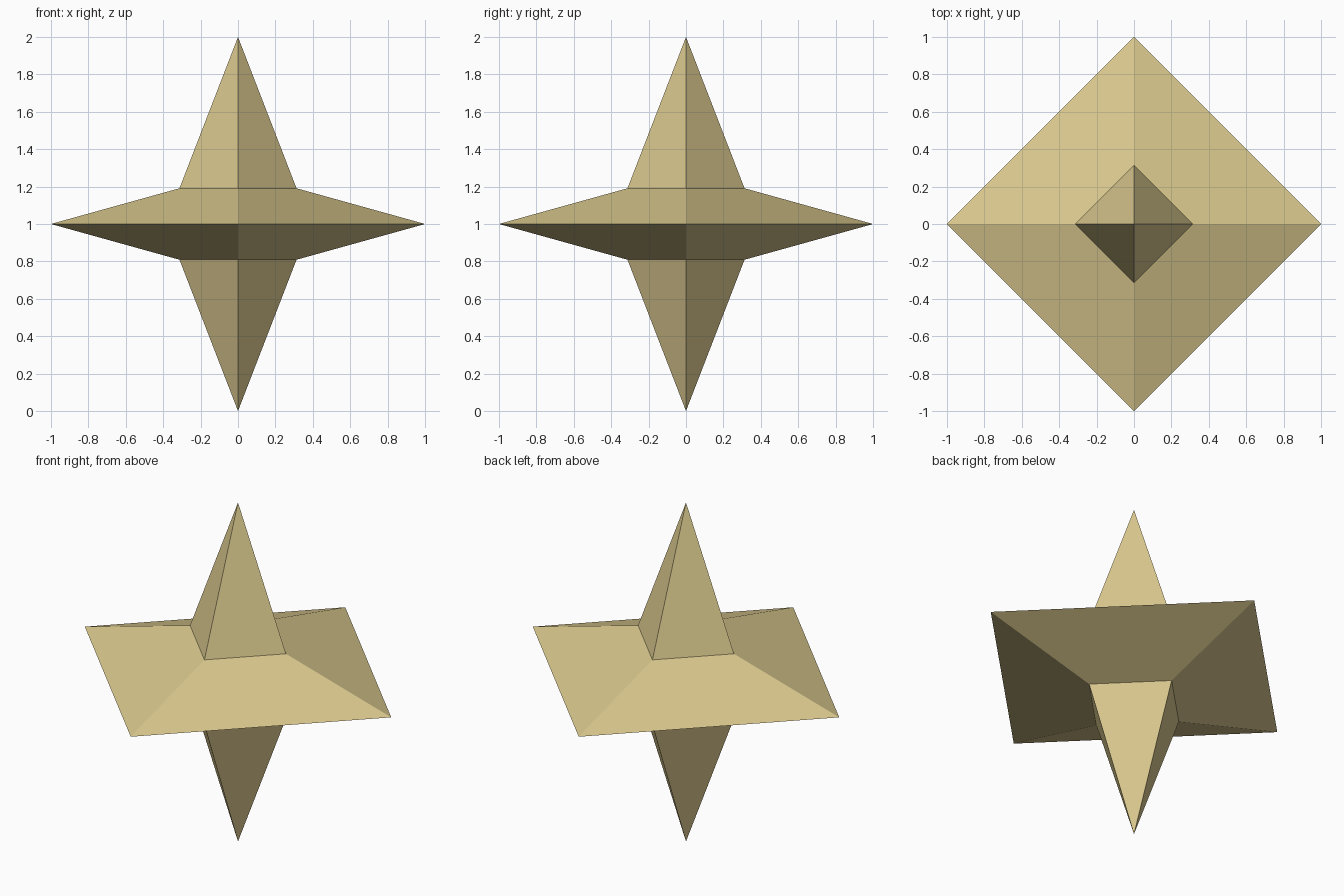
import bpy
import bmesh
from math import cos, sin, tau

cube = bpy.data.objects.get("Cube")
if cube:
    bpy.data.objects.remove(cube, do_unlink=True)

SIDES = 4
CENTRE = 1.0
# Radius and height above the centre: wide rim, spike base, spike tip
RIM, SHOULDER, TIP = (1.0, 0.0), (0.313, 0.191), (0.0, 1.0)

# Pale gold material
gold = bpy.data.materials.new("pale gold")
gold.use_nodes = True
colour = (0.70, 0.58, 0.27, 1.0)
gold.diffuse_color = colour
shader = next(n for n in gold.node_tree.nodes if n.type == "BSDF_PRINCIPLED")
shader.inputs["Base Color"].default_value = colour


def ring(bm, radius, z):
    """Add a square ring of vertices with its corners on the x and y axes."""
    return [bm.verts.new((radius * cos(tau * i / SIDES), radius * sin(tau * i / SIDES), z))
            for i in range(SIDES)]


# Four-pointed star: a rim shared by an upper and a lower spike
bm = bmesh.new()
rim = ring(bm, RIM[0], CENTRE + RIM[1])
for side in (1, -1):
    shoulder = ring(bm, SHOULDER[0], CENTRE + side * SHOULDER[1])
    tip = bm.verts.new((0, 0, CENTRE + side * TIP[1]))
    for i in range(SIDES):
        j = (i + 1) % SIDES
        bm.faces.new((rim[i], rim[j], shoulder[j], shoulder[i]))
        bm.faces.new((shoulder[i], shoulder[j], tip))
bmesh.ops.recalc_face_normals(bm, faces=bm.faces)

mesh = bpy.data.meshes.new("spiked_star")
bm.to_mesh(mesh)
bm.free()
mesh.materials.append(gold)
star = bpy.data.objects.new("spiked_star", mesh)
bpy.context.collection.objects.link(star)
